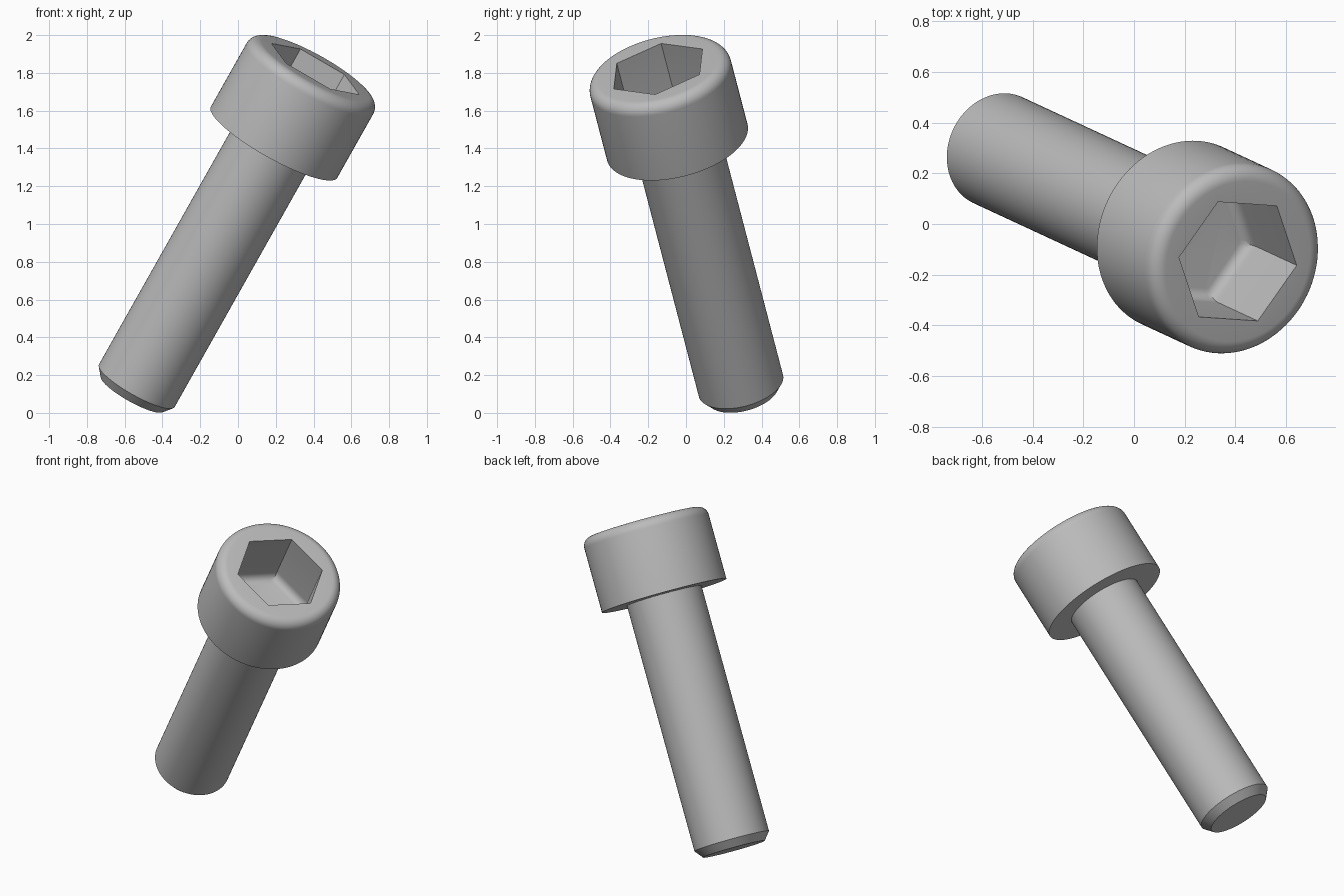
import bpy
import bmesh
from math import cos, sin, pi, radians
from mathutils import Matrix, Vector

SEGMENTS = 96
SHANK_R, HEAD_R, SOCKET_R = 0.23, 0.384, 0.269
TIP_R, CHAMFER = 0.19, 0.05
SHANK_LEN, HEAD_LEN = 1.568, 0.457
RIM_ROUND, SOCKET_ROUND, SOCKET_DEPTH = 0.06, 0.05, 0.38

cube = bpy.data.objects.get("Cube")
if cube:
    bpy.data.objects.remove(cube, do_unlink=True)

# Plain steel colour
steel = bpy.data.materials.new("grey_steel")
steel.use_nodes = True
grey = (0.5, 0.5, 0.5, 1)
steel.diffuse_color = grey
for node in steel.node_tree.nodes:
    if node.type == 'BSDF_PRINCIPLED':
        node.inputs["Base Color"].default_value = grey

# Tilted frame: local z runs along the screw, local x points at a socket corner
axis = Vector((0.4786, -0.2219, 0.849)).normalized()
side = Vector((0.4646, -0.0315, -0.27))
side = (side - axis * side.dot(axis)).normalized()
frame = Matrix((side, axis.cross(side), axis)).transposed().to_4x4()
frame.translation = Vector((-0.56, 0.302, 0.101))


def circle(radius, z):
    angles = [2 * pi * i / SEGMENTS for i in range(SEGMENTS)]
    return [Vector((radius * cos(a), radius * sin(a), z)) for a in angles]


def hexagon(radius, z):
    apothem = radius * cos(pi / 6)
    ring = []
    for i in range(SEGMENTS):
        a = 2 * pi * i / SEGMENTS
        r = apothem / cos(a % (pi / 3) - pi / 6)
        ring.append(Vector((r * cos(a), r * sin(a), z)))
    return ring


def skin(name, rings, cap_first=False, cap_last=False):
    """Join successive rings with quads, optionally closing the ends."""
    bm = bmesh.new()
    loops = [[bm.verts.new(p) for p in ring] for ring in rings]
    for low, high in zip(loops, loops[1:]):
        for i in range(SEGMENTS):
            j = (i + 1) % SEGMENTS
            bm.faces.new((low[i], low[j], high[j], high[i]))
    if cap_first:
        bm.faces.new(loops[0][::-1])
    if cap_last:
        bm.faces.new(loops[-1])
    mesh = bpy.data.meshes.new(name)
    bm.to_mesh(mesh)
    bm.free()
    mesh.materials.append(steel)
    obj = bpy.data.objects.new(name, mesh)
    obj.matrix_world = frame
    bpy.context.collection.objects.link(obj)
    bpy.ops.object.select_all(action='DESELECT')
    obj.select_set(True)
    bpy.context.view_layer.objects.active = obj
    bpy.ops.object.shade_smooth_by_angle(angle=radians(30))
    return obj


# Shank with a chamfered tip
skin("shank", [circle(TIP_R, 0), circle(SHANK_R, CHAMFER),
               circle(SHANK_R, SHANK_LEN)], cap_first=True)

# Head: flat underside, straight wall, rounded rim, hexagonal socket
top = SHANK_LEN + HEAD_LEN
floor = top - SOCKET_DEPTH
rings = [circle(SHANK_R, SHANK_LEN), circle(HEAD_R, SHANK_LEN)]
for k in range(9):
    a = k / 8 * pi / 2
    rings.append(circle(HEAD_R - RIM_ROUND * (1 - cos(a)),
                        top - RIM_ROUND * (1 - sin(a))))
rings.append(hexagon(SOCKET_R, top))
for k in range(6):
    a = k / 5 * pi / 2
    rings.append(hexagon(SOCKET_R - SOCKET_ROUND * (1 - cos(a)),
                         floor + SOCKET_ROUND * (1 - sin(a))))
skin("socket_head", rings, cap_last=True)
